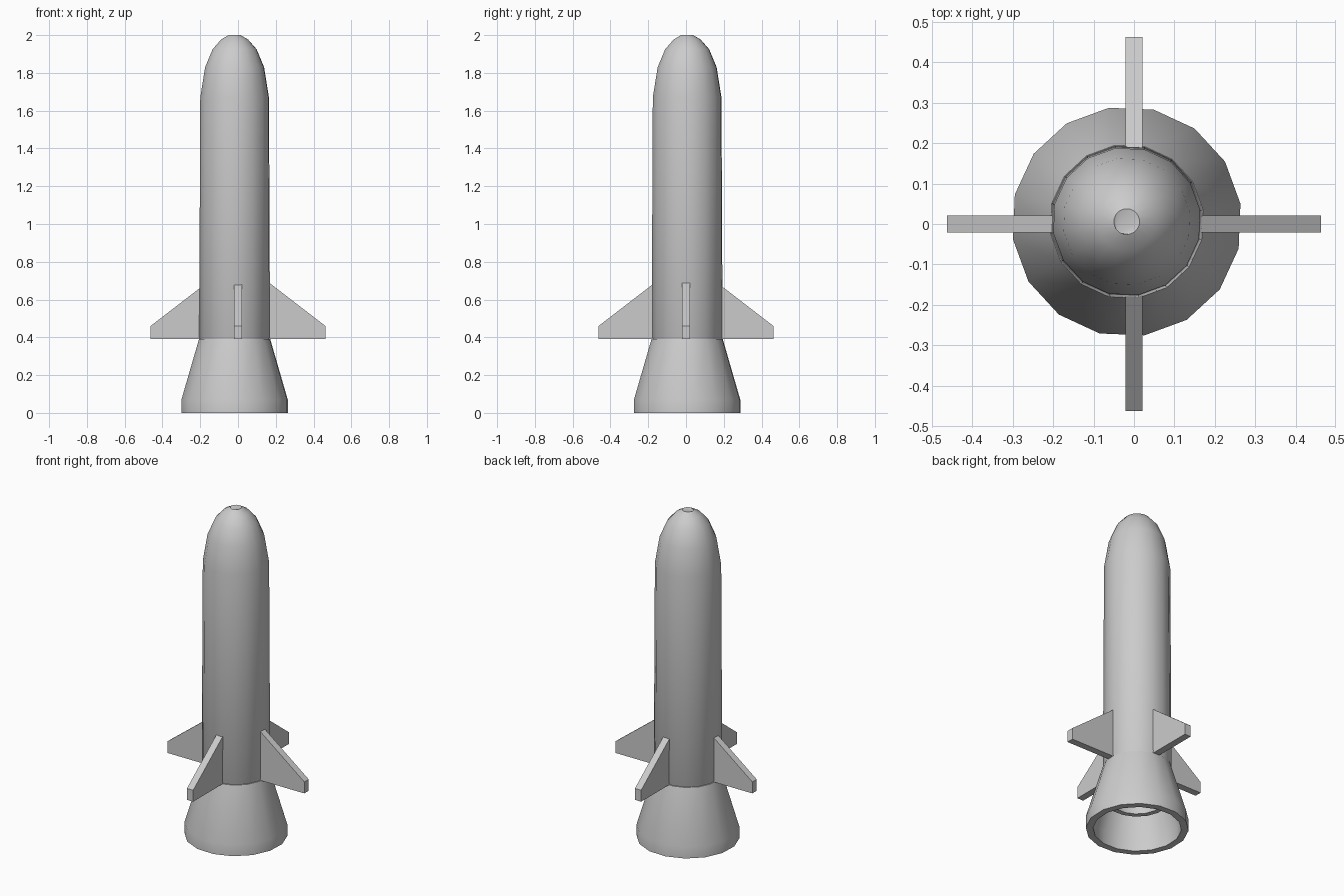
import bpy, bmesh, math
from mathutils import Matrix

if "Cube" in bpy.data.objects:
    bpy.data.objects.remove(bpy.data.objects["Cube"])

CX, CY = -0.018, 0.006      # hull axis sits slightly off the fin centre
SIDES, START = 16, math.radians(8.9)


def finish(name, bm, smooth):
    bmesh.ops.recalc_face_normals(bm, faces=bm.faces)
    mesh = bpy.data.meshes.new(name)
    bm.to_mesh(mesh)
    bm.free()
    obj = bpy.data.objects.new(name, mesh)
    bpy.context.collection.objects.link(obj)
    if smooth:
        bpy.ops.object.select_all(action='DESELECT')
        obj.select_set(True)
        bpy.context.view_layer.objects.active = obj
        bpy.ops.object.shade_smooth_by_angle(angle=math.radians(40))
    return obj


def lathe(name, profile, closed=False, tip=None):
    """Revolve (radius, z) points; close the profile, or cap its start and join its end to a tip."""
    bm = bmesh.new()
    rings = []
    for r, z in profile:
        rings.append([bm.verts.new((CX + r * math.cos(START + i * math.tau / SIDES),
                                    CY + r * math.sin(START + i * math.tau / SIDES), z))
                      for i in range(SIDES)])
    pairs = list(zip(rings, rings[1:]))
    if closed:
        pairs.append((rings[-1], rings[0]))
    for a, b in pairs:
        for i in range(SIDES):
            j = (i + 1) % SIDES
            bm.faces.new((a[i], a[j], b[j], b[i]))
    if tip:
        bm.faces.new(rings[0])
        apex = bm.verts.new(tip)
        for i in range(SIDES):
            bm.faces.new((rings[-1][i], rings[-1][(i + 1) % SIDES], apex))
    return finish(name, bm, True)


# Main hull: recessed engine tube at the bottom, ogive nose with a small dent
lathe("hull", [(0.145, 0.60), (0.145, 0.18), (0.175, 0.18), (0.175, 0.37),
               (0.190, 0.40), (0.184, 1.67), (0.158, 1.83), (0.118, 1.925),
               (0.072, 1.977), (0.032, 2.0)], tip=(-0.042, -0.022, 1.988))

# Hollow flared skirt
lathe("flared_skirt", [(0.285, 0.0), (0.285, 0.07), (0.191, 0.39),
                       (0.16, 0.39), (0.245, 0.07), (0.245, 0.0)], closed=True)

# Four clipped triangular fins
for k, side in enumerate(("right", "back", "left", "front")):
    bm = bmesh.new()
    outline = [(0.16, 0.39), (0.463, 0.39), (0.463, 0.46), (0.16, 0.693)]
    face = bm.faces.new([bm.verts.new((x, -0.021, z)) for x, z in outline])
    ext = bmesh.ops.extrude_face_region(bm, geom=[face])
    bmesh.ops.translate(bm, vec=(0, 0.042, 0),
                        verts=[g for g in ext["geom"] if isinstance(g, bmesh.types.BMVert)])
    bm.transform(Matrix.Rotation(k * math.pi / 2, 4, 'Z'))
    finish("fin_" + side, bm, False)
